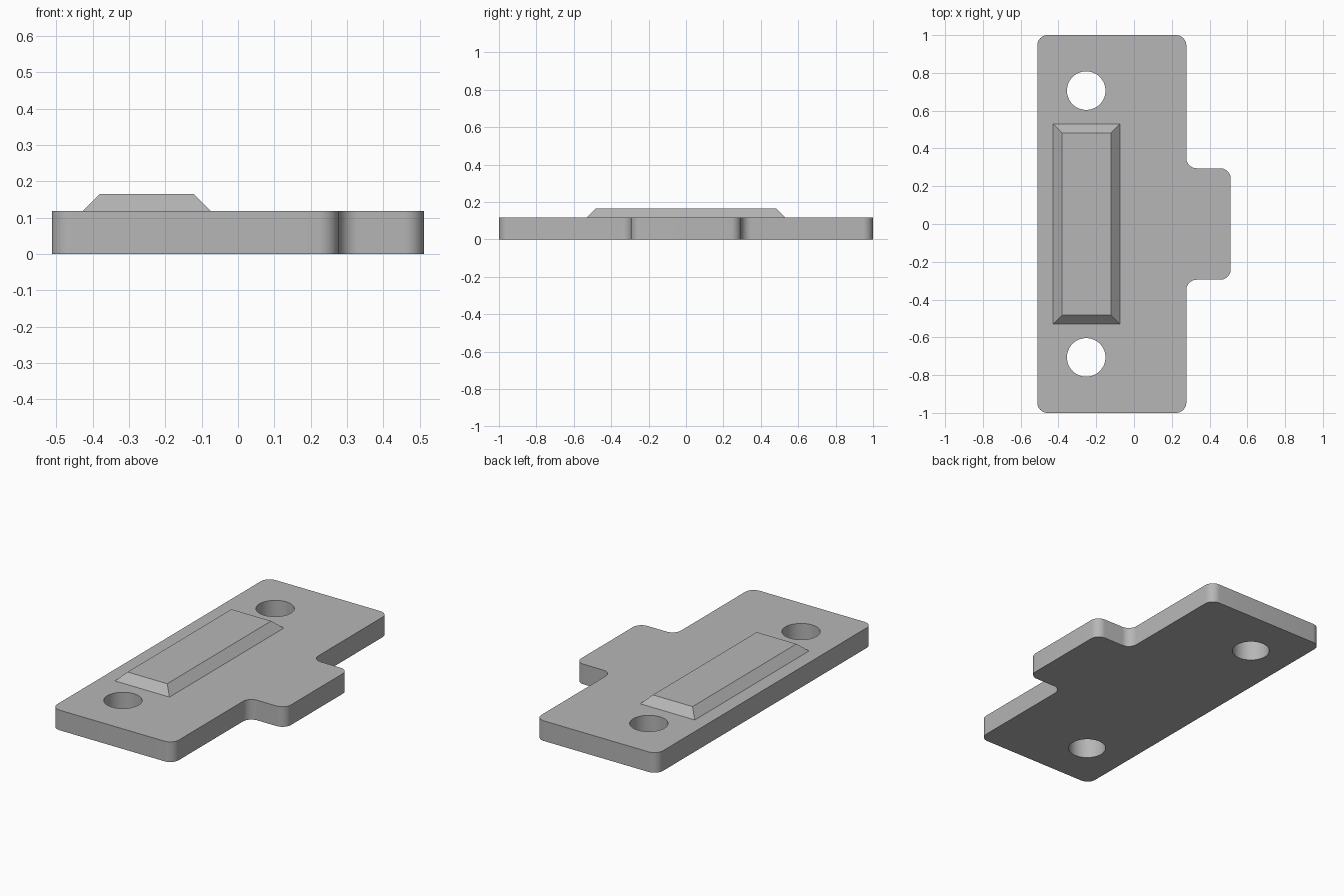
import bpy
import bmesh
import math
from mathutils import Vector

cube = bpy.data.objects.get("Cube")
if cube:
    bpy.data.objects.remove(cube, do_unlink=True)

THICK, TOP = 0.118, 0.165
HALF_W, STEP_X, TAB_Y = 0.512, 0.277, 0.295
FILLET = 0.055

grey = bpy.data.materials.new("plain grey")
grey.use_nodes = True
colour = (0.47, 0.47, 0.47, 1)
grey.diffuse_color = colour
grey.node_tree.nodes["Principled BSDF"].inputs["Base Color"].default_value = colour


def add_object(name, bm):
    mesh = bpy.data.meshes.new(name)
    bm.to_mesh(mesh)
    bm.free()
    mesh.materials.append(grey)
    obj = bpy.data.objects.new(name, mesh)
    bpy.context.collection.objects.link(obj)
    return obj


def rounded(corners, radius, steps=10):
    """Replace each right-angle corner, inner or outer, with an arc."""
    points = []
    for i, p in enumerate(corners):
        d_in = (p - corners[i - 1]).normalized()
        d_out = (corners[(i + 1) % len(corners)] - p).normalized()
        centre = p + radius * (d_out - d_in)
        for k in range(steps + 1):
            t = math.pi / 2 * k / steps
            points.append(centre + radius * (d_in * math.sin(t) - d_out * math.cos(t)))
    return points


def circle(x, y, radius, sides=64):
    angles = [math.tau * k / sides for k in range(sides)]
    return [Vector((x + radius * math.cos(a), y + radius * math.sin(a), 0)) for a in angles]


def add_loop(bm, points):
    verts = [bm.verts.new(p) for p in points]
    for i, v in enumerate(verts):
        bm.edges.new((verts[i - 1], v))


# Base plate: T-shaped outline with two screw holes, thickened upward
half = [(HALF_W, TAB_Y), (STEP_X, TAB_Y), (STEP_X, 1), (-HALF_W, 1)]
outline = half + [(x, -y) for x, y in reversed(half)]
bm = bmesh.new()
add_loop(bm, rounded([Vector((x, y, 0)) for x, y in outline], FILLET))
for side in (-1, 1):
    add_loop(bm, circle(-0.253, side * 0.706, 0.102))
bmesh.ops.triangle_fill(bm, use_beauty=True, edges=bm.edges[:], normal=(0, 0, 1))
bm.normal_update()
for face in bm.faces:
    if face.normal.z < 0:
        face.normal_flip()
plate = add_object("base_plate", bm)
solid = plate.modifiers.new("thickness", 'SOLIDIFY')
solid.thickness = THICK
solid.offset = 1

bpy.ops.object.select_all(action='DESELECT')
plate.select_set(True)
bpy.context.view_layer.objects.active = plate
bpy.ops.object.modifier_apply(modifier=solid.name)
bpy.ops.object.shade_smooth_by_angle(angle=math.radians(30))

# Raised rib: box whose top is drawn in to give sloping sides
bm = bmesh.new()
bmesh.ops.create_cube(bm, size=2)
for v in bm.verts:
    upper = v.co.z > 0
    inset = 0.048 if upper else 0
    v.co = (-0.251 + v.co.x * (0.177 - inset),
            v.co.y * (0.53 - inset),
            TOP if upper else THICK)
add_object("raised_rib", bm)
